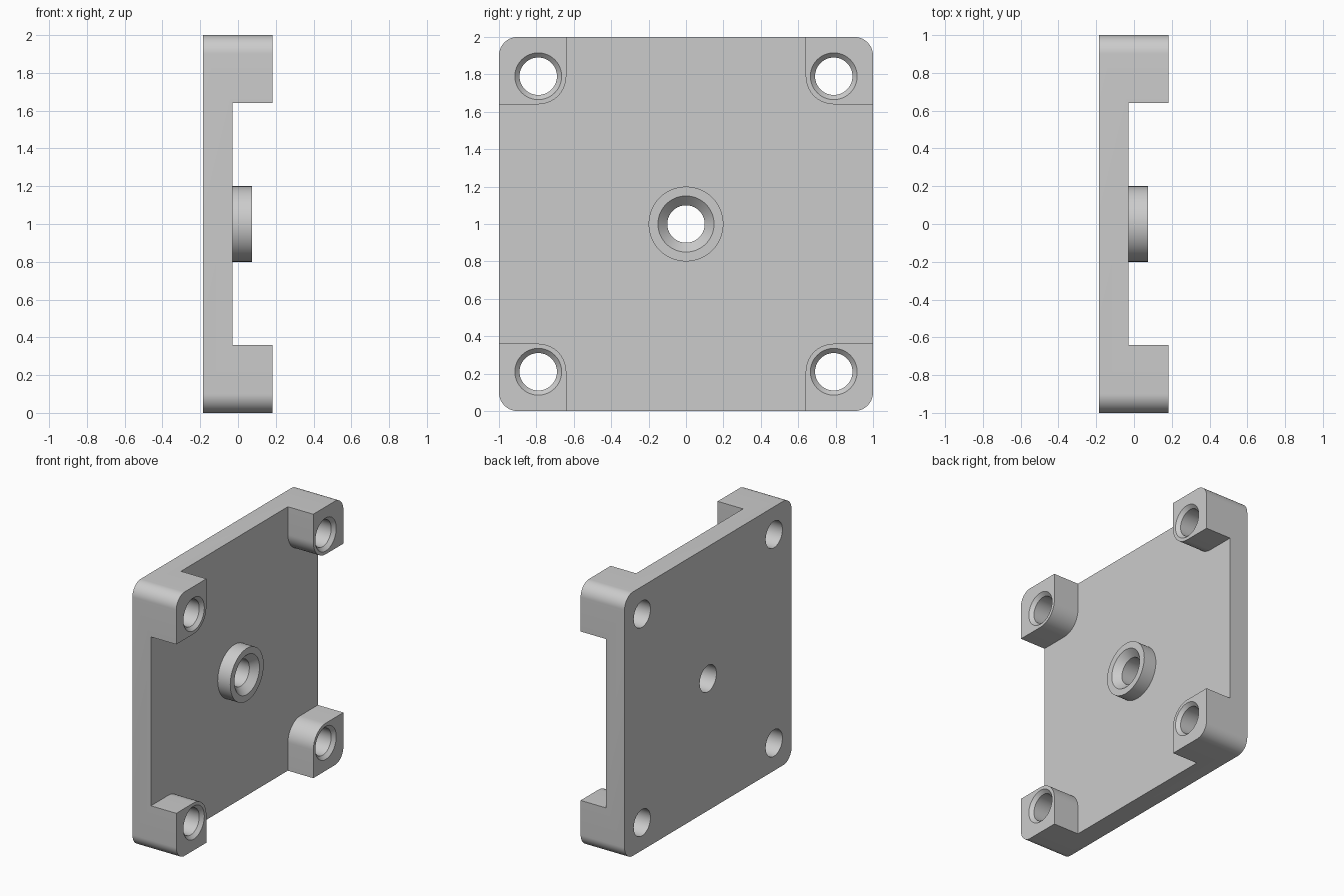
import bpy, bmesh, math
from mathutils import Matrix, Vector

if "Cube" in bpy.data.objects:
    bpy.data.objects.remove(bpy.data.objects["Cube"], do_unlink=True)

BACK, FLOOR, BOSS, FRONT = -0.185, -0.03, 0.075, 0.183   # depths along x
HOLE_OFFSET, HOLE_R = 0.79, 0.1
CORNER_R, POST_R = 0.1, 0.15
SIDES = 64

grey = bpy.data.materials.new("light grey")
grey.use_nodes = True
colour = (0.6, 0.6, 0.6, 1)
grey.diffuse_color = colour
grey.node_tree.nodes["Principled BSDF"].inputs["Base Color"].default_value = colour


def add_object(name, bm):
    bmesh.ops.recalc_face_normals(bm, faces=bm.faces)
    mesh = bpy.data.meshes.new(name)
    bm.to_mesh(mesh)
    bm.free()
    mesh.materials.append(grey)
    obj = bpy.data.objects.new(name, mesh)
    bpy.context.collection.objects.link(obj)
    return obj


def prism(name, outline, x0, x1):
    """Extrude a (y, z) outline along x; z is measured from the plate centre."""
    bm = bmesh.new()
    face = bm.faces.new([bm.verts.new((x0, y, z + 1)) for y, z in outline])
    top = bmesh.ops.extrude_face_region(bm, geom=[face])["geom"]
    verts = [v for v in top if isinstance(v, bmesh.types.BMVert)]
    bmesh.ops.translate(bm, verts=verts, vec=(x1 - x0, 0, 0))
    return add_object(name, bm)


def turned(name, profile, y=0, z=0):
    """Turn an (x, radius) profile about an axis along x."""
    bm = bmesh.new()
    rings = []
    for x, r in profile:
        rings.append([bm.verts.new((x, y + r * math.cos(a), z + 1 + r * math.sin(a)))
                      for a in (math.tau * i / SIDES for i in range(SIDES))])
    for a, b in zip(rings, rings[1:]):
        for i in range(SIDES):
            j = (i + 1) % SIDES
            bm.faces.new((a[i], a[j], b[j], b[i]))
    bm.faces.new(rings[0])
    bm.faces.new(rings[-1])
    return add_object(name, bm)


def arc(centre, r, start, end, steps=16):
    return [Vector((centre + r * math.cos(a), centre + r * math.sin(a)))
            for a in (math.radians(start + (end - start) * i / steps)
                      for i in range(steps + 1))]


def four_fold(points):
    """Repeat one quadrant of an outline around the centre."""
    return [Matrix.Rotation(math.pi / 2 * k, 2) @ p for k in range(4) for p in points]


def combine(obj, tool, operation):
    mod = obj.modifiers.new(operation.lower(), "BOOLEAN")
    mod.operation, mod.solver, mod.object = operation, "EXACT", tool
    bpy.context.view_layer.update()
    graph = bpy.context.evaluated_depsgraph_get()
    mesh = bpy.data.meshes.new_from_object(obj.evaluated_get(graph))
    obj.modifiers.clear()
    obj.data = mesh
    bpy.data.objects.remove(tool, do_unlink=True)


# Rounded square block, full depth
plate = prism("mounting_plate", four_fold(arc(1 - CORNER_R, CORNER_R, 0, 90)), BACK, FRONT)

# Cross-shaped recess that leaves the four corner posts
inner = HOLE_OFFSET - POST_R
quadrant = [Vector((1.3, inner)), *arc(HOLE_OFFSET, POST_R, 270, 180), Vector((inner, 1.3))]
combine(plate, prism("recess_cutter", four_fold(quadrant), FLOOR, FRONT + 0.2), "DIFFERENCE")

# Central boss
combine(plate, turned("boss", [(FLOOR - 0.05, 0.2), (BOSS, 0.2)]), "UNION")


# Through holes with a 45 degree countersink
def drill(y, z, face, sink):
    wide = HOLE_R + sink
    profile = [(BACK - 0.1, HOLE_R), (face - sink, HOLE_R), (face, wide),
               (face + 0.02, wide + 0.02)]
    combine(plate, turned("hole_cutter", profile, y, z), "DIFFERENCE")


drill(0, 0, BOSS, 0.05)
for y in (-HOLE_OFFSET, HOLE_OFFSET):
    for z in (-HOLE_OFFSET, HOLE_OFFSET):
        drill(y, z, FRONT, 0.025)

# Smooth the curved walls, keep the machined edges sharp
bpy.ops.object.select_all(action="DESELECT")
plate.select_set(True)
bpy.context.view_layer.objects.active = plate
bpy.ops.object.shade_smooth_by_angle(angle=math.radians(30))
